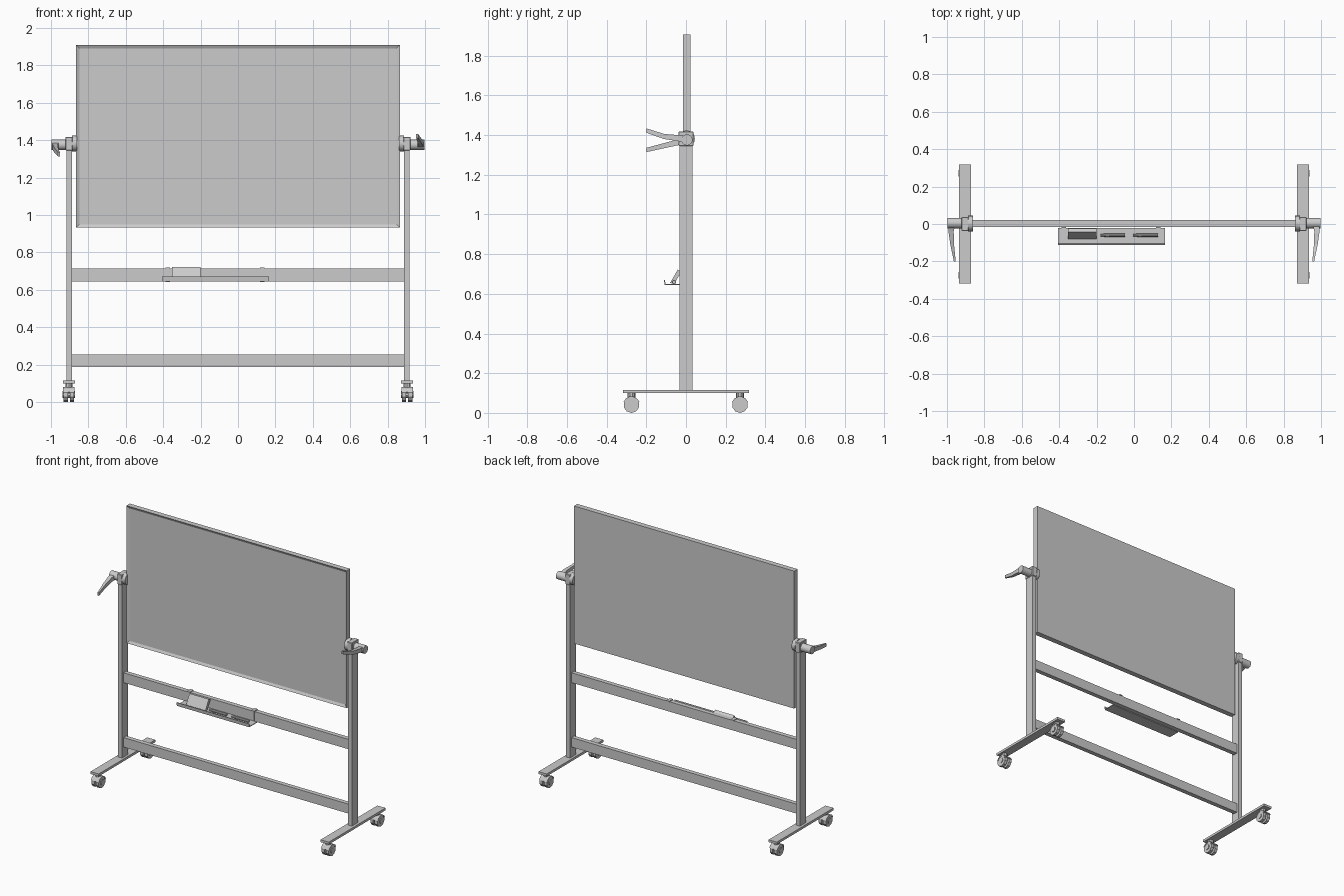
import bpy, bmesh, math
from mathutils import Vector, Matrix

if "Cube" in bpy.data.objects:
    bpy.data.objects.remove(bpy.data.objects["Cube"])


def finish(name, bm, smooth=False):
    bmesh.ops.recalc_face_normals(bm, faces=bm.faces)
    me = bpy.data.meshes.new(name)
    bm.to_mesh(me)
    bm.free()
    ob = bpy.data.objects.new(name, me)
    bpy.context.collection.objects.link(ob)
    if smooth:
        bpy.context.view_layer.objects.active = ob
        ob.select_set(True)
        bpy.ops.object.shade_smooth_by_angle(angle=math.radians(35))
        ob.select_set(False)
    return ob


def box(name, x, y, z, bevel=0.0):
    bm = bmesh.new()
    bmesh.ops.create_cube(bm, size=1)
    for v in bm.verts:
        v.co = [(r[0] + r[1]) / 2 + c * (r[1] - r[0]) for r, c in zip((x, y, z), v.co)]
    if bevel:
        bmesh.ops.bevel(bm, geom=bm.edges[:], offset=bevel, segments=1, affect='EDGES')
    return finish(name, bm)


def rod(name, a, b, r1, r2=None, sides=16, smooth=True):
    a, b = Vector(a), Vector(b)
    d = b - a
    bm = bmesh.new()
    m = Matrix.Translation((a + b) / 2) @ d.to_track_quat('Z', 'Y').to_matrix().to_4x4()
    bmesh.ops.create_cone(bm, cap_ends=True, segments=sides, radius1=r1,
                          radius2=r1 if r2 is None else r2, depth=d.length, matrix=m)
    return finish(name, bm, smooth)


def extrude_x(name, profile, x0, x1):
    # closed (y, z) profile swept along x
    bm = bmesh.new()
    f = bm.faces.new([bm.verts.new((x0, y, z)) for y, z in profile])
    ext = bmesh.ops.extrude_face_region(bm, geom=[f])['geom']
    bmesh.ops.translate(bm, vec=(x1 - x0, 0, 0),
                        verts=[v for v in ext if isinstance(v, bmesh.types.BMVert)])
    return finish(name, bm)


def lever(name, path, sizes):
    # tapered rectangular bar through path points
    bm = bmesh.new()
    rings = []
    for (x, y, z), (w, h) in zip(path, sizes):
        rings.append([bm.verts.new((x + sx * w, y, z + sz * h))
                      for sx, sz in ((-1, -1), (1, -1), (1, 1), (-1, 1))])
    for p, q in zip(rings, rings[1:]):
        for i in range(4):
            bm.faces.new((p[i], p[(i + 1) % 4], q[(i + 1) % 4], q[i]))
    bm.faces.new(rings[0])
    bm.faces.new(rings[-1])
    return finish(name, bm)


# Board with a recessed writing surface on the front
bm = bmesh.new()
bmesh.ops.create_cube(bm, size=1)
for v in bm.verts:
    v.co = (v.co.x * 1.73, v.co.y * 0.038 + 0.003, 1.42 + v.co.z * 0.976)
front = min(bm.faces, key=lambda f: f.calc_center_median().y)
bmesh.ops.inset_region(bm, faces=[front], thickness=0.025)
bmesh.ops.translate(bm, verts=front.verts[:], vec=(0, 0.009, 0))
finish("board", bm)

# Cross rails
box("upper_rail", (-0.89, 0.89), (-0.016, 0.016), (0.645, 0.715))
box("lower_rail", (-0.89, 0.89), (-0.016, 0.016), (0.188, 0.255))

# Side stands
for s, side in ((-1, "left"), (1, "right")):
    def xs(a, b):
        return tuple(sorted((s * a, s * b)))

    box(side + "_post", xs(0.888, 0.918), (-0.033, 0.033), (0.115, 1.415))
    box(side + "_foot", xs(0.872, 0.936), (-0.318, 0.318), (0.099, 0.116))
    # Pivot clamp, hub and lever
    box(side + "_pivot_clamp", xs(0.884, 0.922), (-0.038, 0.038), (1.345, 1.418), 0.003)
    rod(side + "_inner_collar", (s * 0.86, 0.003, 1.382), (s * 0.888, 0.003, 1.382), 0.042)
    rod(side + "_lock_hub", (s * 0.918, 0.005, 1.376), (s * 0.998, 0.005, 1.376), 0.028)
    zs = (1.377, 1.385, 1.393, 1.423) if s > 0 else (1.375, 1.364, 1.347, 1.325)
    lever(side + "_lock_lever",
          [(s * x, y, z) for x, y, z in zip((0.972, 0.978, 0.972, 0.958), (0, -0.04, -0.11, -0.2), zs)],
          [(0.017, 0.018), (0.014, 0.015), (0.010, 0.013), (0.005, 0.011)])
    # Casters
    for y, end in ((-0.275, "front"), (0.272, "back")):
        n = side + "_" + end + "_caster_"
        x = s * 0.904
        rod(n + "stem", (x, y, 0.07), (x, y, 0.1), 0.02, sides=10)
        for k, w in ((-1, "inner"), (1, "outer")):
            rod(n + w + "_wheel", (x + k * 0.006, y, 0.04), (x + k * 0.028, y, 0.04),
                0.04, sides=10, smooth=False)
        rod(n + "axle", (x - 0.033, y, 0.04), (x + 0.033, y, 0.04), 0.018, sides=10)
        hood = [(y + 0.043 * math.cos(t), 0.04 + 0.043 * math.sin(t))
                for t in [math.radians(20 + 28 * i) for i in range(6)]]
        hood += [(y + 0.034 * math.cos(t), 0.04 + 0.034 * math.sin(t))
                 for t in [math.radians(160 - 28 * i) for i in range(6)]]
        extrude_x(n + "hood", hood, x - 0.031, x + 0.031)

# Pen tray with turned-up lip
extrude_x("pen_tray", [(-0.108, 0.645), (-0.022, 0.645), (-0.022, 0.65), (-0.103, 0.65),
                       (-0.106, 0.670), (-0.111, 0.670)], -0.405, 0.165)
# Clips hooking the tray to the upper rail
for x, n in ((-0.375, "left"), (0.13, "right")):
    box(n + "_tray_clip", (x - 0.012, x + 0.012), (-0.022, -0.016), (0.642, 0.72))
    box(n + "_clip_hook", (x - 0.012, x + 0.012), (-0.022, 0.02), (0.715, 0.72))

# Eraser leaning against the rail
extrude_x("eraser", [(-0.08, 0.655), (-0.06, 0.65), (-0.023, 0.711), (-0.042, 0.722)], -0.352, -0.2)

# Markers with caps
for x, n in ((-0.18, "left"), (-0.005, "right")):
    rod(n + "_marker_body", (x + 0.04, -0.06, 0.659), (x + 0.133, -0.06, 0.659), 0.009, sides=10)
    rod(n + "_marker_cap", (x, -0.06, 0.659), (x + 0.045, -0.06, 0.659), 0.007, 0.0105, sides=10)
